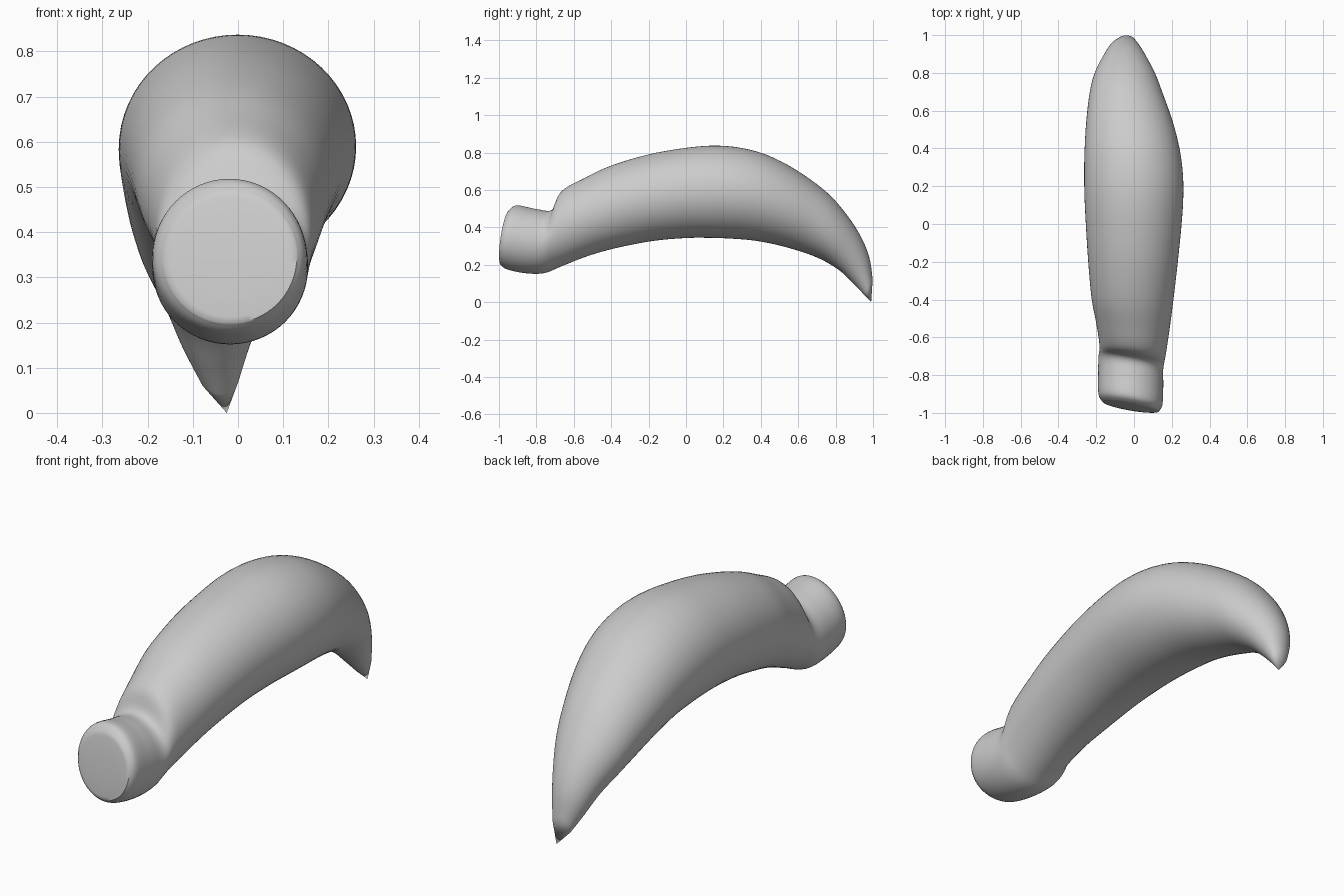
import bpy, bmesh, math

# Cross-sections: top (y, z), bottom (y, z), left x, right x, sideways skew
SECTIONS = [
    (-0.945, 0.490, -0.988, 0.198, -0.165, 0.130, 0.17),
    (-0.905, 0.518, -0.955, 0.175, -0.188, 0.150, 0.17),
    (-0.800, 0.498, -0.860, 0.155, -0.190, 0.155, 0.17),
    (-0.712, 0.495, -0.760, 0.155, -0.188, 0.155, 0.17),
    (-0.662, 0.595, -0.670, 0.190, -0.183, 0.168, 0.15),
    (-0.540, 0.665, -0.530, 0.245, -0.200, 0.190, 0.05),
    (-0.400, 0.730, -0.380, 0.288, -0.225, 0.210, 0.00),
    (-0.200, 0.790, -0.180, 0.327, -0.243, 0.233, 0.00),
    (0.000, 0.825, 0.000, 0.343, -0.255, 0.252, 0.00),
    (0.160, 0.837, 0.130, 0.344, -0.262, 0.261, 0.00),
    (0.310, 0.822, 0.240, 0.340, -0.264, 0.258, 0.00),
    (0.450, 0.780, 0.360, 0.330, -0.261, 0.240, 0.00),
    (0.600, 0.700, 0.480, 0.308, -0.253, 0.205, 0.00),
    (0.750, 0.590, 0.610, 0.272, -0.237, 0.155, 0.00),
    (0.850, 0.480, 0.720, 0.230, -0.212, 0.115, 0.00),
    (0.930, 0.360, 0.820, 0.170, -0.168, 0.068, 0.00),
    (0.980, 0.240, 0.895, 0.100, -0.128, 0.030, 0.00),
    (0.998, 0.120, 0.950, 0.042, -0.085, 0.003, 0.00),
]
TIP = (-0.025, 0.99, 0.0)
SIDES, STEPS = 64, 5


def spline(i, t):
    """Catmull-Rom blend between section i and i + 1."""
    n = len(SECTIONS) - 1
    rows = [SECTIONS[min(max(i + k, 0), n)] for k in (-1, 0, 1, 2)]
    return [0.5 * (2 * b + (c - a) * t + (2 * a - 5 * b + 4 * c - d) * t * t
                   + (3 * b - a - 3 * c + d) * t ** 3)
            for a, b, c, d in zip(*rows)]


def ring(bm, s, scale=1.0, push=0.0):
    ty, tz, by, bz, xl, xr, skew = s
    cx, cy, cz = (xl + xr) / 2, (ty + by) / 2, (tz + bz) / 2
    verts = []
    for k in range(SIDES):
        a = 2 * math.pi * k / SIDES
        dx = math.cos(a) * (xr - xl) / 2 * scale
        u = math.sin(a) / 2 * scale
        verts.append(bm.verts.new((cx + dx, cy + u * (ty - by) - skew * dx - push,
                                   cz + u * (tz - bz))))
    return verts


bm = bmesh.new()
# Slightly domed end cap, then the stub, body and curved point
rings = [ring(bm, SECTIONS[0], s, p) for s, p in ((0.3, 0.007), (0.65, 0.005), (0.9, 0.002))]
for i in range(len(SECTIONS) - 1):
    rings += [ring(bm, spline(i, j / STEPS)) for j in range(STEPS)]
rings.append(ring(bm, SECTIONS[-1]))
bm.faces.new(rings[0])
for a, b in zip(rings, rings[1:]):
    for k in range(SIDES):
        m = (k + 1) % SIDES
        bm.faces.new((a[k], a[m], b[m], b[k]))
tip = bm.verts.new(TIP)
for k in range(SIDES):
    bm.faces.new((rings[-1][k], rings[-1][(k + 1) % SIDES], tip))
bmesh.ops.recalc_face_normals(bm, faces=bm.faces[:])

mesh = bpy.data.meshes.new("curved_claw")
bm.to_mesh(mesh)
bm.free()
claw = bpy.data.objects.new("curved_claw", mesh)
bpy.context.collection.objects.link(claw)
mat = bpy.data.materials.new("light grey")
mat.diffuse_color = (0.6, 0.6, 0.6, 1)
mesh.materials.append(mat)

bpy.context.view_layer.objects.active = claw
claw.select_set(True)
bpy.ops.object.shade_smooth_by_angle(angle=math.radians(50))
